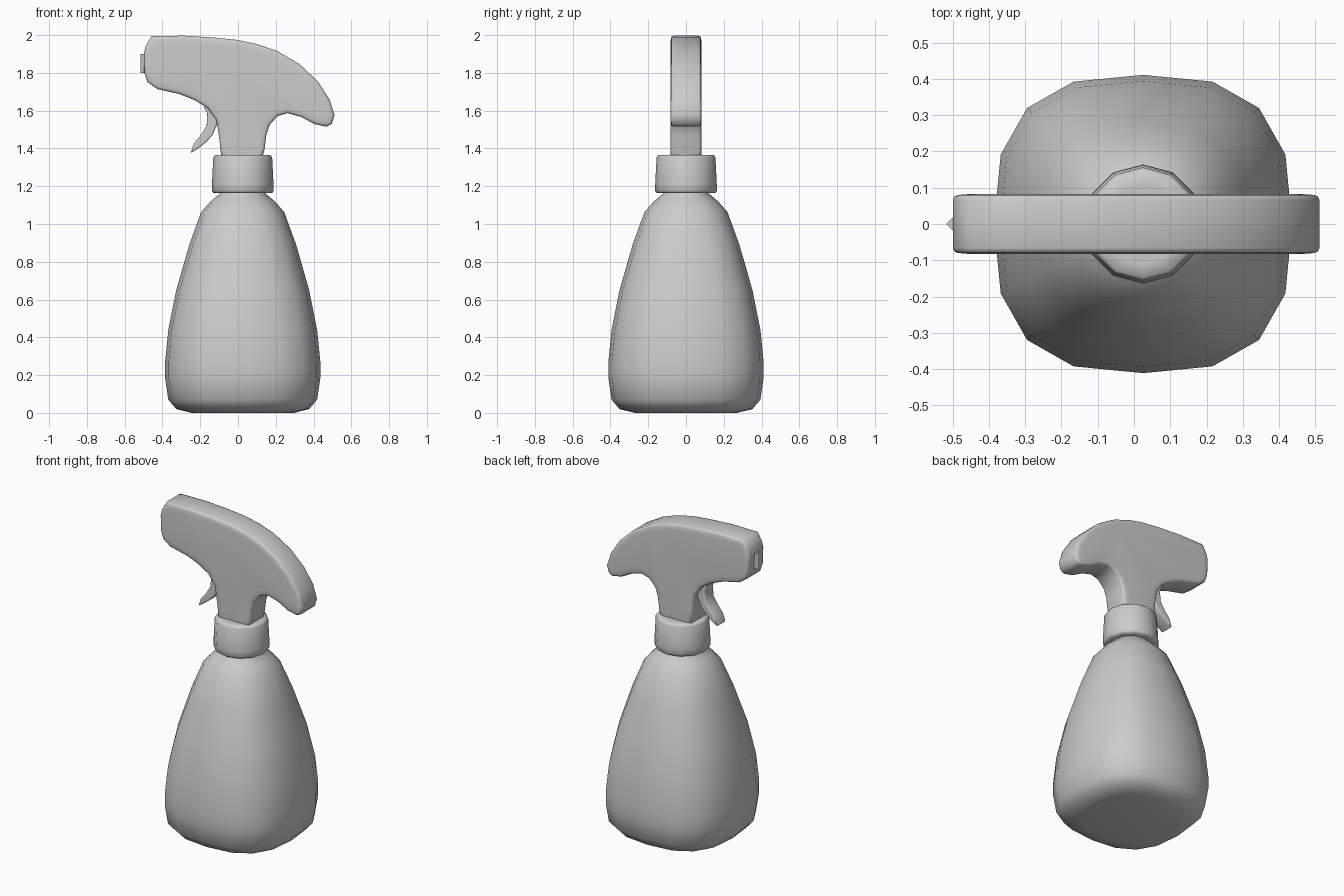
import bpy, bmesh, math
from mathutils import Matrix

if "Cube" in bpy.data.objects:
    bpy.data.objects.remove(bpy.data.objects["Cube"], do_unlink=True)

AXIS_X = 0.025  # bottle axis

grey = bpy.data.materials.new("grey plastic")
grey.use_nodes = True
grey.diffuse_color = (0.6, 0.6, 0.6, 1)
grey.node_tree.nodes["Principled BSDF"].inputs["Base Color"].default_value = (0.6, 0.6, 0.6, 1)


def finish(name, bm, angle):
    bmesh.ops.recalc_face_normals(bm, faces=bm.faces)
    mesh = bpy.data.meshes.new(name)
    bm.to_mesh(mesh)
    bm.free()
    mesh.materials.append(grey)
    obj = bpy.data.objects.new(name, mesh)
    bpy.context.collection.objects.link(obj)
    bpy.ops.object.select_all(action='DESELECT')
    obj.select_set(True)
    bpy.context.view_layer.objects.active = obj
    bpy.ops.object.shade_smooth_by_angle(angle=math.radians(angle))
    return obj


def lathe(name, profile, angles, angle):
    """Stack rings of (radius, height, squareness) and cap both ends."""
    bm = bmesh.new()
    rings = []
    for r, z, square in profile:
        ring = []
        for a in angles:
            t = math.radians(a)
            k = r * (1 + square * math.sin(2 * t) ** 2)
            ring.append(bm.verts.new((AXIS_X + k * math.cos(t), k * math.sin(t), z)))
        rings.append(ring)
    n = len(angles)
    for low, high in zip(rings, rings[1:]):
        for i in range(n):
            j = (i + 1) % n
            bm.faces.new((low[i], low[j], high[j], high[i]))
    bm.faces.new(rings[0][::-1])
    bm.faces.new(rings[-1])
    return finish(name, bm, angle)


def slab(name, outline, half, bevel, inset, bulge):
    """Extrude an x-z outline along y, soften the rim and swell the sides."""
    bm = bmesh.new()
    face = bm.faces.new([bm.verts.new((x, -half, z)) for x, z in outline])
    ext = bmesh.ops.extrude_face_region(bm, geom=[face])
    verts = [g for g in ext["geom"] if isinstance(g, bmesh.types.BMVert)]
    bmesh.ops.translate(bm, verts=verts, vec=(0, 2 * half, 0))
    bmesh.ops.recalc_face_normals(bm, faces=bm.faces)
    rim = [e for e in bm.edges if abs(e.verts[0].co.y - e.verts[1].co.y) < 1e-5]
    bmesh.ops.bevel(bm, geom=rim, offset=bevel, segments=2, profile=0.5, affect='EDGES')
    bm.normal_update()
    sides = [f for f in bm.faces if abs(f.normal.y) > 0.99 and len(f.verts) > 6]
    bmesh.ops.inset_region(bm, faces=sides, thickness=inset, depth=bulge)
    return finish(name, bm, 60)


# Bottle: rounded-square body that turns round at the neck
quarter = (0, 26, 45, 64)
lathe("bottle", [
    (0.27, 0.0, 0.08), (0.352, 0.02, 0.09), (0.394, 0.07, 0.10), (0.411, 0.185, 0.10),
    (0.411, 0.27, 0.10), (0.394, 0.44, 0.10), (0.352, 0.65, 0.09), (0.283, 0.89, 0.06),
    (0.22, 1.063, 0.03), (0.17, 1.12, 0.01), (0.12, 1.162, 0), (0.11, 1.20, 0)],
    [q + a for q in (0, 90, 180, 270) for a in quarter], 75)

# Screw collar
lathe("collar", [
    (0.12, 1.165, 0), (0.156, 1.165, 0), (0.164, 1.175, 0), (0.163, 1.21, 0),
    (0.156, 1.352, 0), (0.148, 1.364, 0), (0.11, 1.364, 0)],
    [i * 30 for i in range(12)], 65)

# Spray head with neck, nose and tail
slab("spray_head", [
    (-0.458, 1.995), (-0.283, 1.997), (-0.124, 1.987), (0.0, 1.974), (0.103, 1.952),
    (0.209, 1.915), (0.325, 1.847), (0.421, 1.757), (0.484, 1.661), (0.511, 1.577),
    (0.497, 1.53), (0.468, 1.515), (0.405, 1.529), (0.336, 1.566), (0.262, 1.587),
    (0.209, 1.571), (0.167, 1.524), (0.15, 1.471), (0.14, 1.392), (0.125, 1.34),
    (-0.087, 1.34), (-0.098, 1.444), (-0.114, 1.55), (-0.161, 1.614), (-0.23, 1.656),
    (-0.31, 1.688), (-0.426, 1.714), (-0.479, 1.751), (-0.495, 1.799), (-0.499, 1.90),
    (-0.489, 1.942)], 0.08, 0.014, 0.025, 0.002)

# Curved trigger
slab("trigger", [
    (-0.11, 1.64), (-0.18, 1.62), (-0.163, 1.585), (-0.166, 1.52), (-0.2, 1.466),
    (-0.235, 1.424), (-0.25, 1.376), (-0.222, 1.392), (-0.172, 1.43), (-0.135, 1.47),
    (-0.112, 1.525), (-0.1, 1.58)], 0.045, 0.006, 0.006, 0.0)

# Pointed nozzle on the nose
bm = bmesh.new()
bmesh.ops.create_cone(bm, cap_ends=True, segments=4, radius1=0.02, radius2=0.02, depth=0.1,
                      matrix=Matrix.Translation((-0.497, 0, 1.85)))
finish("nozzle", bm, 30)
